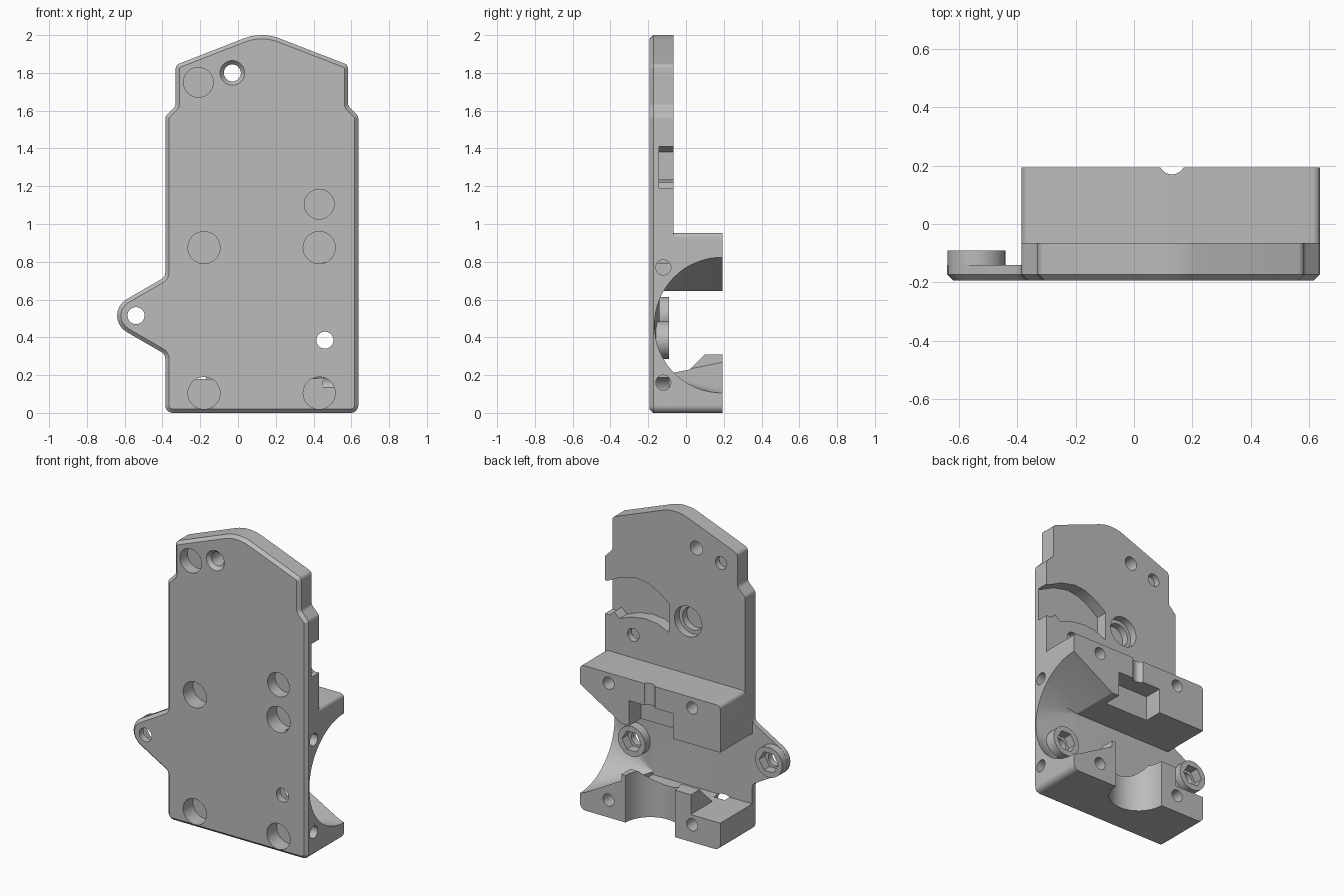
import bpy, bmesh, math
from mathutils import Vector

if "Cube" in bpy.data.objects:
    bpy.data.objects.remove(bpy.data.objects["Cube"], do_unlink=True)

grey = bpy.data.materials.new("plain_grey")
grey.use_nodes = True
GREY = (0.5, 0.5, 0.5, 1)
grey.diffuse_color = GREY
grey.node_tree.nodes["Principled BSDF"].inputs["Base Color"].default_value = GREY

FRONT, BACK, PLATE_BACK, FLOOR = -0.193, 0.193, -0.065, -0.14
LEFT, RIGHT = 0.637, -0.385


def to_object(name, bm):
    bmesh.ops.recalc_face_normals(bm, faces=bm.faces[:])
    mesh = bpy.data.meshes.new(name)
    bm.to_mesh(mesh)
    bm.free()
    mesh.materials.append(grey)
    ob = bpy.data.objects.new(name, mesh)
    bpy.context.scene.collection.objects.link(ob)
    return ob


def place(axis, a, b, t):
    return {"x": (t, a, b), "y": (a, t, b), "z": (a, b, t)}[axis]


def prism(name, pts, axis, lo, hi, chamfer=0, end_pts=None):
    """Profile swept along an axis; end_pts lets it taper, chamfer bevels the low end."""
    bm = bmesh.new()
    low = [bm.verts.new(place(axis, a, b, lo)) for a, b in pts]
    high = [bm.verts.new(place(axis, a, b, hi)) for a, b in (end_pts or pts)]
    cap = bm.faces.new(low)
    bm.faces.new(high)
    for i in range(len(pts)):
        j = (i + 1) % len(pts)
        bm.faces.new((low[i], low[j], high[j], high[i]))
    if chamfer:
        bmesh.ops.recalc_face_normals(bm, faces=bm.faces[:])
        bmesh.ops.bevel(bm, geom=list(cap.edges), offset=chamfer, segments=1,
                        profile=0.5, affect="EDGES")
    return to_object(name, bm)


def circle(a, b, r, n=40):
    return [(a + r * math.cos(math.tau * i / n), b + r * math.sin(math.tau * i / n))
            for i in range(n)]


def rect(a0, a1, b0, b1):
    return [(a0, b0), (a1, b0), (a1, b1), (a0, b1)]


def fillet(corners, steps=8):
    """Round each (a, b, radius) corner of a polygon."""
    out = []
    for i, (a, b, r) in enumerate(corners):
        p = Vector((a, b))
        d0 = (Vector(corners[i - 1][:2]) - p).normalized()
        d1 = (Vector(corners[(i + 1) % len(corners)][:2]) - p).normalized()
        half = d0.angle(d1) / 2
        centre = p + (d0 + d1).normalized() * r / math.sin(half)
        reach = r / math.tan(half)
        start, end = p + d0 * reach - centre, p + d1 * reach - centre
        turn = start.angle_signed(end)
        for k in range(steps + 1):
            ang = -turn * k / steps
            c, s = math.cos(ang), math.sin(ang)
            out.append((centre.x + start.x * c - start.y * s,
                        centre.y + start.x * s + start.y * c))
    return out


def combine(target, tool, operation):
    mod = target.modifiers.new("combine", "BOOLEAN")
    mod.operation, mod.solver, mod.object = operation, "EXACT", tool
    bpy.context.view_layer.objects.active = target
    bpy.ops.object.modifier_apply(modifier=mod.name)
    bpy.data.objects.remove(tool, do_unlink=True)


def cut(tool):
    combine(body, tool, "DIFFERENCE")


def add(tool):
    combine(body, tool, "UNION")


def bore(x, z, r, y0, y1, n=40):
    cut(prism("bore", circle(x, z, r, n), "y", y0, y1))


# Back plate with side ear and chamfered front rim
outline = fillet([
    (RIGHT, 0, .04), (LEFT, 0, .04), (LEFT, 1.57, .03), (.583, 1.625, .03),
    (.583, 1.842, .03), (.125, 2.019, .26), (-.33, 1.842, .03), (-.33, 1.625, .03),
    (RIGHT, 1.57, .03), (RIGHT, .72, .04), (-.74, .515, .1), (RIGHT, .31, .04)])
body = prism("bracket_body", outline, "y", FRONT, PLATE_BACK, chamfer=.02)
cut(prism("ear_relief", rect(-.9, RIGHT - .001, .15, .85), "y", FLOOR, 0.1))

# Deep block behind the lower half
add(prism("block", fillet([(RIGHT, 0, .04), (LEFT, 0, .04), (LEFT, .953, .025),
                           (RIGHT, .953, .025)]), "y", -.1, BACK))

# Through cavity with a ramp in its floor, and a lower floor on the ear side
cut(prism("cavity", [(FLOOR, .18), (-.03, .18), (.1, .31), (.4, .31),
                     (.4, .645), (FLOOR, .645)], "x", -.6, .34))
cut(prism("low_floor", rect(FLOOR, .4, .18, .5), "x", -.6, -.17))

# Funnel from the round side opening to the cavity
bm = bmesh.new()
for a, b in circle(BACK, .465, .36, 64):
    bm.verts.new((LEFT + .002, a, b))
for a, b in [(FLOOR, .2), (FLOOR, .645), (.4, .645), (.4, .31)]:
    bm.verts.new((.335, a, b))
bmesh.ops.convex_hull(bm, input=bm.verts[:])
cut(to_object("funnel", bm))

# Vertical round groove below, square notch and thin channel above
cut(prism("round_groove", circle(.125, BACK, .18, 64), "z", -.1, .5))
cut(prism("notch", rect(-.04, .28, .07, .4), "z", .6, .81))
cut(prism("channel", circle(.13, .215, .045), "z", .6, 1.1))

# Shallow curved pocket in the plate back
cut(prism("pocket", [(.8, 1.41), (.62, 1.41), (.52, 1.46), (.41, 1.485), (.33, 1.475),
                     (.25, 1.44), (.17, 1.38), (.17, 1.19), (.25, 1.225), (.34, 1.235),
                     (.44, 1.22), (.53, 1.185), (.57, 1.22), (.6, 1.19), (.8, 1.19)],
          "y", -.143, .1))

# Nut bosses with hexagonal pockets and through holes
for x, z in [(.46, .385), (-.54, .515)]:
    add(prism("nut_boss", circle(x, z, .099), "y", -.165, -.09))
    bore(x, z, .07, -.15, 0, n=6)
    bore(x, z, .045, -.3, 0)

# Block screw holes: front counterbores and blind holes from the back
for x in (-.18, .43):
    for z in (.105, .875):
        bore(x, z, .085, -.3, -.09)
        bore(x, z + .01, .04, -.08, .4)

# Plate screw holes
for x, z in [(-.21, 1.75), (.43, 1.105)]:
    bore(x, z, .079, -.3, -.115)
    bore(x, z, .042, -.105, .1)

# Countersunk through hole
bore(-.03, 1.8, .045, -.3, .1)
cut(prism("countersink", circle(-.03, 1.8, .067), "y", FRONT - .002, FRONT + .025,
          end_pts=circle(-.03, 1.8, .044)))

# Stepped round seat in the plate back
bore(.03, 1.3, .1, -.115, .1)
bore(.03, 1.3, .075, -.16, .1)

# Side screw holes
for z in (.16, .77):
    cut(prism("side_bore", circle(-.12, z, .04), "x", .45, .8))

# Smooth rounded walls, keeping edges sharp
bpy.ops.object.select_all(action="DESELECT")
body.select_set(True)
bpy.context.view_layer.objects.active = body
bpy.ops.object.shade_smooth_by_angle(angle=math.radians(25))
